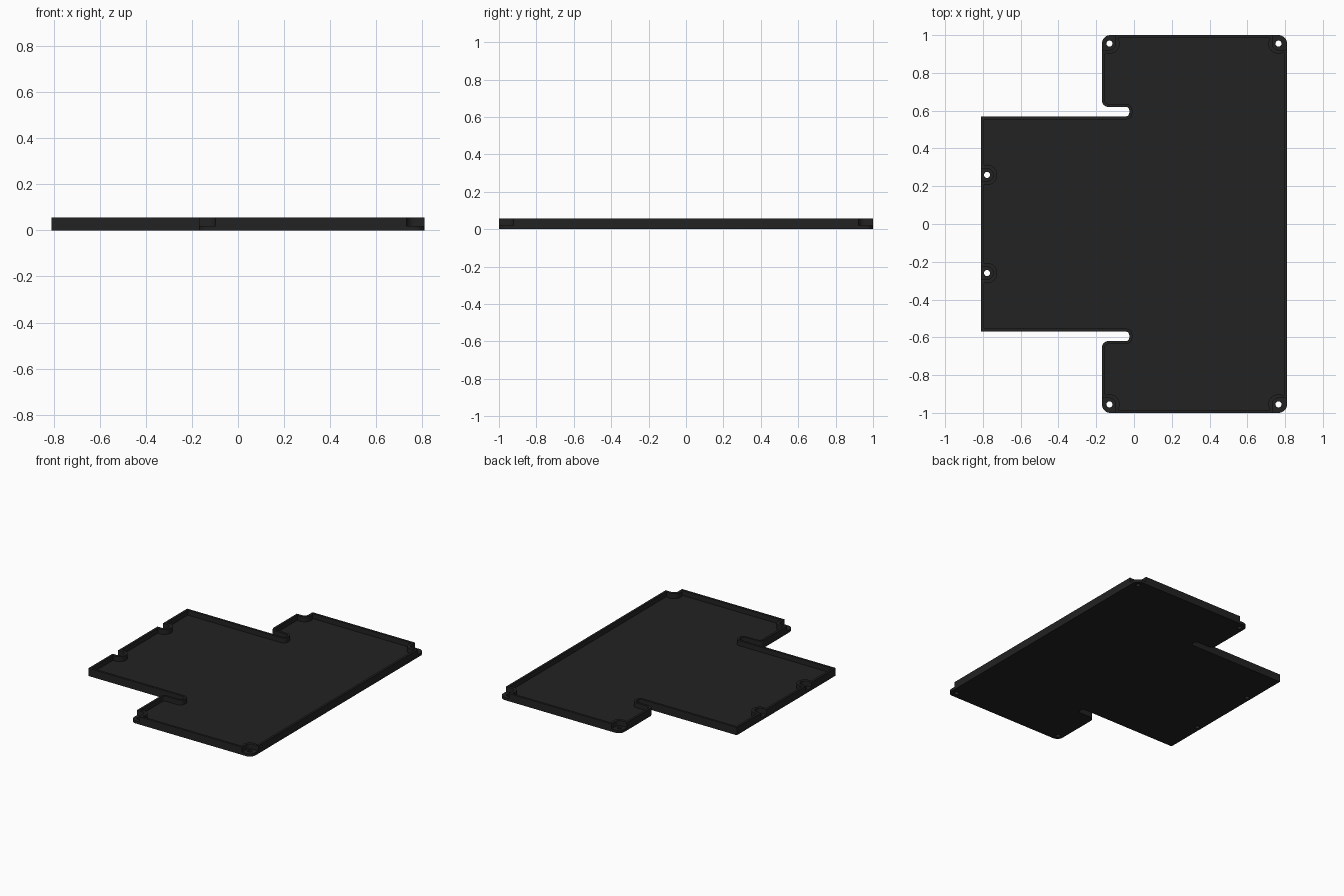
import bpy, bmesh, math
from mathutils import Vector

if "Cube" in bpy.data.objects:
    bpy.data.objects.remove(bpy.data.objects["Cube"])

HEIGHT, FLOOR, WALL = 0.057, 0.02, 0.016
HOLE_R, NOTCH_R, BOSS_R = 0.016, 0.033, 0.054

# Upper half outline: x, y, corner radius
HALF = [(0.81, 1.0, 0.045), (-0.17, 1.0, 0.045), (-0.17, 0.62, 0.035),
        (-0.025, 0.62, 0.018), (-0.025, 0.57, 0.018), (-0.81, 0.57, 0)]
OUTLINE = HALF + [(x, -y, r) for x, y, r in reversed(HALF)]


def rounded(corners, inset=0.0, steps=8):
    """Counter-clockwise outline, moved inward and with rounded corners."""
    pts, n = [], len(corners)
    for i, (x, y, r) in enumerate(corners):
        p = Vector((x, y))
        a = (p - Vector(corners[i - 1][:2])).normalized()
        b = (Vector(corners[(i + 1) % n][:2]) - p).normalized()
        turn = 1 if a.x * b.y - a.y * b.x > 0 else -1
        p += (b - a) * inset * turn
        r = max(r - inset * turn, 0) if r else 0
        if r < 0.001:
            pts.append(p)
            continue
        centre = p + (b - a) * r
        for k in range(steps + 1):
            t = k / steps * math.pi / 2
            pts.append(centre - b * r * math.cos(t) + a * r * math.sin(t))
    return pts


def prism(name, pts, z0, z1, helper=True):
    bm = bmesh.new()
    face = bm.faces.new([bm.verts.new((p[0], p[1], z0)) for p in pts])
    ext = bmesh.ops.extrude_face_region(bm, geom=[face])
    top = [v for v in ext["geom"] if isinstance(v, bmesh.types.BMVert)]
    bmesh.ops.translate(bm, verts=top, vec=(0, 0, z1 - z0))
    bmesh.ops.recalc_face_normals(bm, faces=bm.faces)
    mesh = bpy.data.meshes.new(name)
    bm.to_mesh(mesh)
    bm.free()
    ob = bpy.data.objects.new(name, mesh)
    bpy.context.collection.objects.link(ob)
    ob.hide_render = helper
    return ob


def circle(x, y, r, n=32):
    return [(x + r * math.cos(2 * math.pi * k / n),
             y + r * math.sin(2 * math.pi * k / n)) for k in range(n)]


def box(x0, x1, y0, y1):
    x0, x1 = sorted((x0, x1))
    y0, y1 = sorted((y0, y1))
    return [(x0, y0), (x1, y0), (x1, y1), (x0, y1)]


def cut(target, cutter):
    mod = target.modifiers.new("cut", "BOOLEAN")
    mod.operation, mod.solver, mod.object = "DIFFERENCE", "EXACT", cutter
    bpy.context.view_layer.objects.active = target
    bpy.ops.object.modifier_apply(modifier=mod.name)
    bpy.data.objects.remove(cutter)


# Solid plate and the pocket that leaves a thin rim
tray = prism("tray", rounded(OUTLINE), 0, HEIGHT, helper=False)
pocket = prism("pocket_cutter", rounded(OUTLINE, WALL), FLOOR, 0.12)

# Screw positions with the outward direction of each open side
SCREWS = []
for s in (1, -1):
    SCREWS += [(-0.13, 0.955 * s, -1, s), (0.765, 0.955 * s, 1, s),
               (-0.778, 0.26 * s, -1, 0)]

# Round bosses stay standing in the pocket
for x, y, dx, dy in SCREWS:
    cut(pocket, prism("boss", circle(x, y, BOSS_R), -0.1, 0.2))
cut(tray, pocket)

# Screw seats opened to the outside, and through holes
for x, y, dx, dy in SCREWS:
    r, out = NOTCH_R, 0.1
    cut(tray, prism("seat_cutter", circle(x, y, r), FLOOR, 0.12))
    if dy:
        cut(tray, prism("seat_cutter", box(x - dx * r, x + dx * out, y, y + dy * out), FLOOR, 0.12))
        cut(tray, prism("seat_cutter", box(x, x + dx * out, y - dy * r, y + dy * out), FLOOR, 0.12))
    else:
        cut(tray, prism("seat_cutter", box(x, x + dx * out, y - r, y + r), FLOOR, 0.12))
    cut(tray, prism("hole_cutter", circle(x, y, HOLE_R, 24), -0.1, 0.2))

# Colour and shading
black = bpy.data.materials.new("matte black")
black.diffuse_color = (0.016, 0.016, 0.016, 1)
black.use_nodes = True
black.node_tree.nodes["Principled BSDF"].inputs["Base Color"].default_value = black.diffuse_color
tray.data.materials.clear()
tray.data.materials.append(black)
for p in tray.data.polygons:
    p.material_index = 0
bpy.ops.object.select_all(action="DESELECT")
tray.select_set(True)
bpy.context.view_layer.objects.active = tray
bpy.ops.object.shade_smooth_by_angle(angle=math.radians(30))
